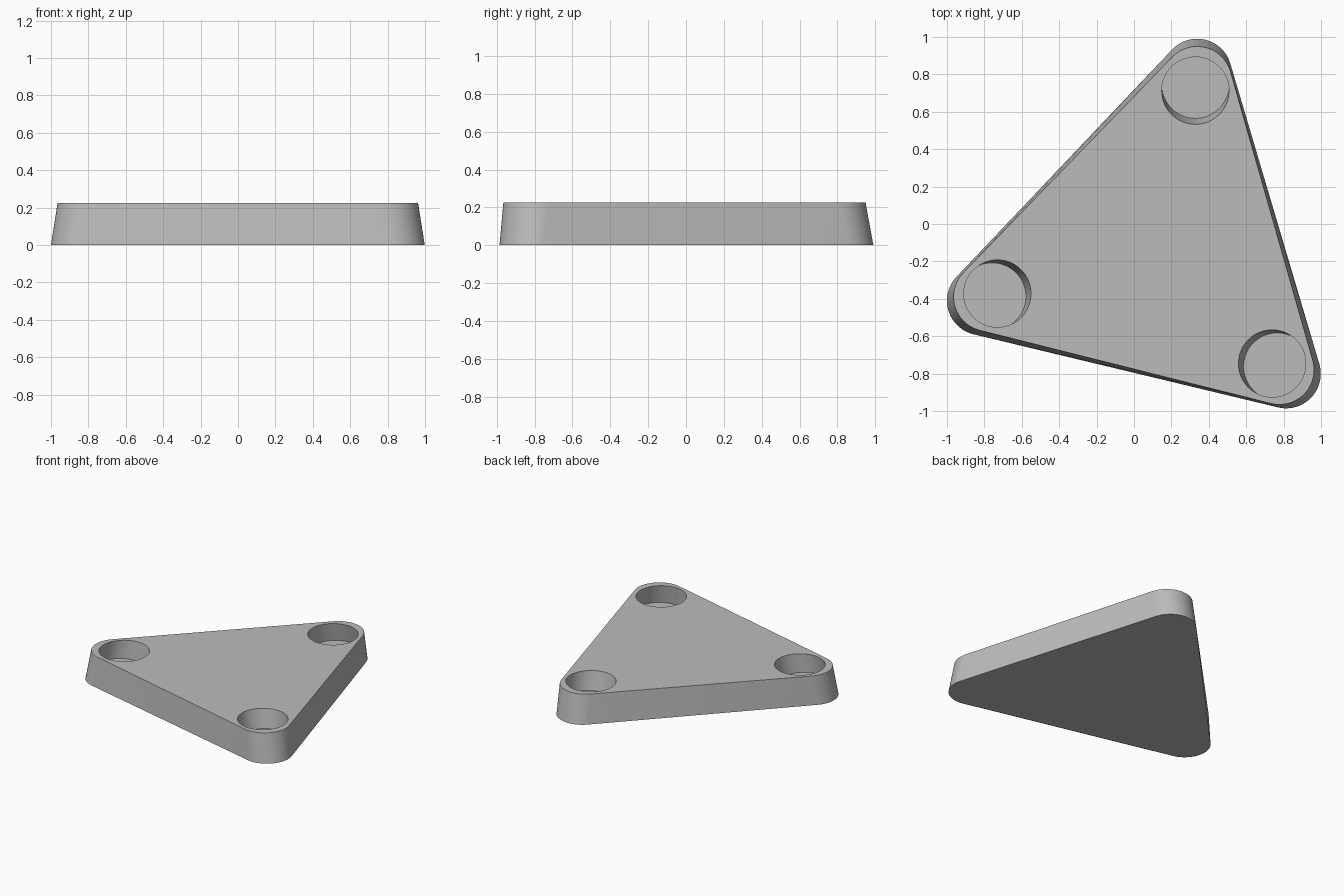
import bpy, bmesh
from math import cos, sin, radians, pi

cube = bpy.data.objects.get("Cube")
if cube:
    bpy.data.objects.remove(cube)

CENTRE = (0.112, -0.135)
HEIGHT = 0.225
SEGS = 24          # segments per rounded corner

grey = bpy.data.materials.new("plain_grey")
grey.use_nodes = True
grey.diffuse_color = (0.5, 0.5, 0.5, 1)
grey.node_tree.nodes["Principled BSDF"].inputs["Base Color"].default_value = (0.5, 0.5, 0.5, 1)


def corner(i, dist, angle):
    """Centre of corner i of the triangle."""
    a = radians(angle + 120 * i)
    return CENTRE[0] + dist * cos(a), CENTRE[1] + dist * sin(a), a


def rounded_triangle(dist, angle, r, z):
    pts = []
    for i in range(3):
        x, y, a = corner(i, dist, angle)
        for k in range(SEGS + 1):
            t = a - pi / 3 + 2 * pi / 3 * k / SEGS
            pts.append((x + r * cos(t), y + r * sin(t), z))
    return pts


def circle(i, dist, angle, r, z, n=64):
    x, y, _ = corner(i, dist, angle)
    return [(x + r * cos(2 * pi * k / n), y + r * sin(2 * pi * k / n), z) for k in range(n)]


def loft(name, lower, upper):
    """Closed solid between two matching outlines."""
    bm = bmesh.new()
    lo = [bm.verts.new(p) for p in lower]
    up = [bm.verts.new(p) for p in upper]
    n = len(lo)
    bm.faces.new(lo[::-1])
    bm.faces.new(up)
    for k in range(n):
        j = (k + 1) % n
        bm.faces.new((lo[k], lo[j], up[j], up[k]))
    me = bpy.data.meshes.new(name)
    bm.to_mesh(me)
    bm.free()
    me.materials.append(grey)
    ob = bpy.data.objects.new(name, me)
    bpy.context.collection.objects.link(ob)
    return ob


# Tapered, slightly twisted body with rounded corners
body = loft("triangular_base",
            rounded_triangle(0.967, 76.5, 0.185, 0),
            rounded_triangle(0.927, 75.9, 0.185, HEIGHT))
bpy.context.view_layer.objects.active = body
body.select_set(True)

# Leaning round sockets in the corners; the cutters run on past the top face
FLOOR, DEPTH = 0.08, 0.145
for i in range(3):
    over = 0.05 / DEPTH
    cutter = loft("socket_cutter",
                  circle(i, 0.906, 76.2, 0.18, FLOOR),
                  circle(i, 0.875 - 0.031 * over, 75.7 - 0.5 * over, 0.18, HEIGHT + 0.05))
    cutter.hide_render = True
    mod = body.modifiers.new("socket", "BOOLEAN")
    mod.operation = "DIFFERENCE"
    mod.solver = "EXACT"
    mod.object = cutter
    bpy.ops.object.modifier_apply(modifier=mod.name)
    bpy.data.objects.remove(cutter)

bpy.ops.object.shade_smooth_by_angle(angle=radians(30))
